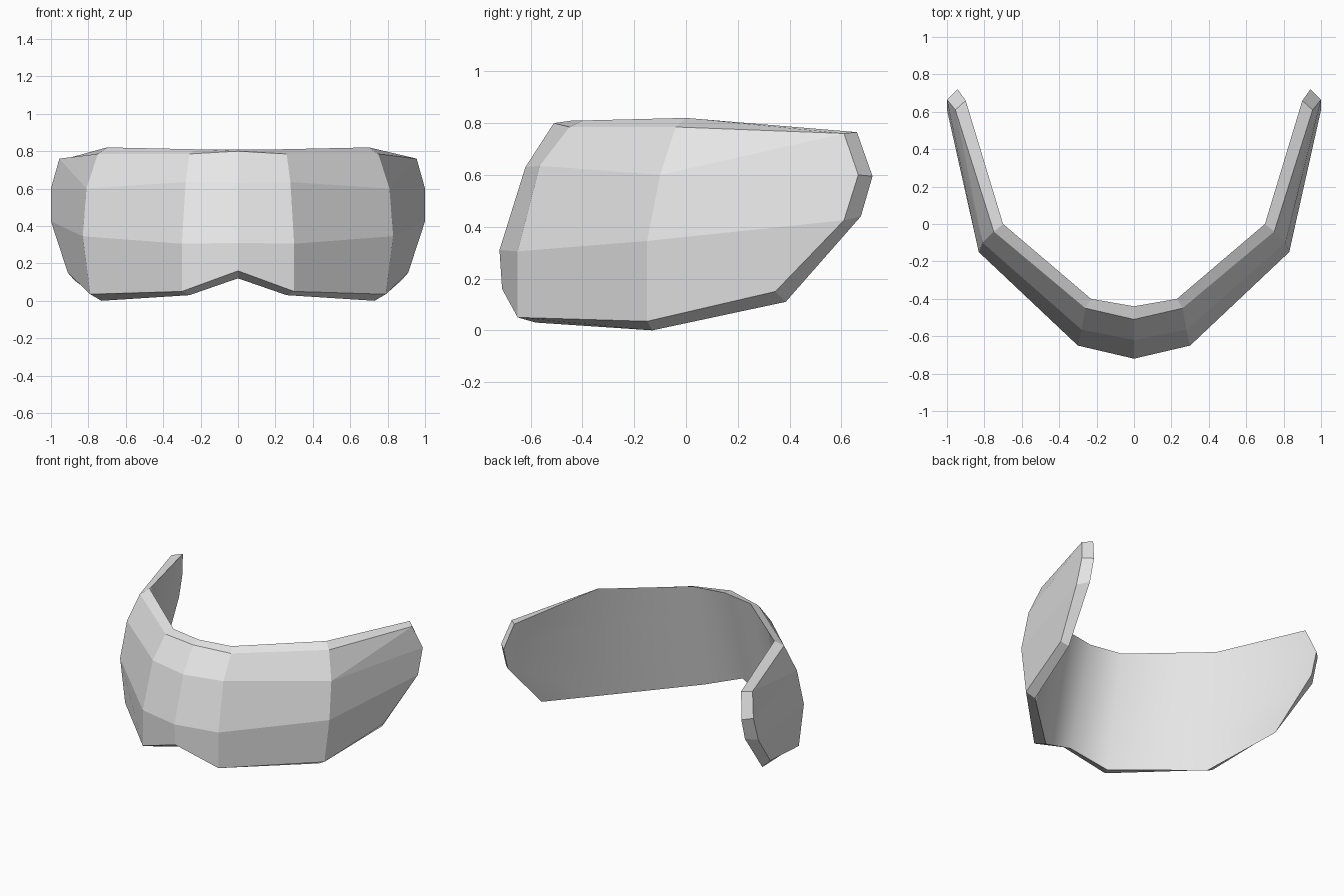
import bpy
import bmesh
from mathutils import Vector

cube = bpy.data.objects.get("Cube")
if cube:
    bpy.data.objects.remove(cube, do_unlink=True)

# One grey for the whole visor
grey = bpy.data.materials.new("plain grey")
grey.use_nodes = True
colour = (0.8, 0.8, 0.8, 1)
grey.diffuse_color = colour
grey.node_tree.nodes["Principled BSDF"].inputs["Base Color"].default_value = colour

ROWS = 4


def straight(top, bottom):
    """Evenly spaced points down a straight inner wall."""
    a, b = Vector(top), Vector(bottom)
    return [a.lerp(b, i / (ROWS - 1)) for i in range(ROWS)]


# Cross-sections of the left half: outer points top to bottom, then inner points
nose = ([(0, -.51, .8), (0, -.62, .63), (0, -.72, .31), (0, -.71, .16)],
        straight((0, -.44, .81), (0, -.64, .12)))
brow = ([(.26, -.45, .785), (.28, -.565, .635), (.3, -.65, .305), (.3, -.65, .05)],
        straight((.23, -.4, .81), (.26, -.58, .03)))
cheek = ([(.75, -.04, .785), (.81, -.1, .6), (.83, -.15, .345), (.79, -.15, .035)],
         straight((.7, 0, .82), (.73, -.13, 0)))
tip = ([(.955, .61, .76), (1, .665, .6), (1, .61, .425), (.91, .345, .15)],
       [(.9, .66, .765), (.943, .72, .595), (.94, .675, .44), (.875, .385, .11)])

# Each section becomes a closed ring: down the outside, up the inside
half = [list(outer) + list(reversed(inner)) for outer, inner in (nose, brow, cheek, tip)]
mirrored = [[(-x, y, z) for x, y, z in ring] for ring in reversed(half[1:])]

bm = bmesh.new()
rings = [[bm.verts.new(p) for p in ring] for ring in mirrored + half]
count = len(rings[0])

# Join neighbouring rings; the inner wall is smooth, all else is flat
inner_faces = set()
for a, b in zip(rings, rings[1:]):
    for i in range(count):
        j = (i + 1) % count
        face = bm.faces.new((a[i], a[j], b[j], b[i]))
        if ROWS <= i < count - 1:
            face.smooth = True
            inner_faces.add(face)

# Close both arm ends
for ring in (rings[0], rings[-1]):
    for i in range(ROWS - 1):
        bm.faces.new((ring[i], ring[i + 1], ring[count - 2 - i], ring[count - 1 - i]))

# Keep the rim around the inner wall crisp
for edge in bm.edges:
    edge.smooth = len([f for f in edge.link_faces if f in inner_faces]) != 1

# Crease across the twisted upper panel of each arm
for end, side in ((rings[0], rings[1]), (rings[-1], rings[-2])):
    bmesh.ops.connect_verts(bm, verts=[end[0], side[1]])

bmesh.ops.recalc_face_normals(bm, faces=bm.faces[:])
mesh = bpy.data.meshes.new("wraparound_visor")
bm.to_mesh(mesh)
bm.free()
mesh.materials.append(grey)
visor = bpy.data.objects.new("wraparound_visor", mesh)
bpy.context.collection.objects.link(visor)
